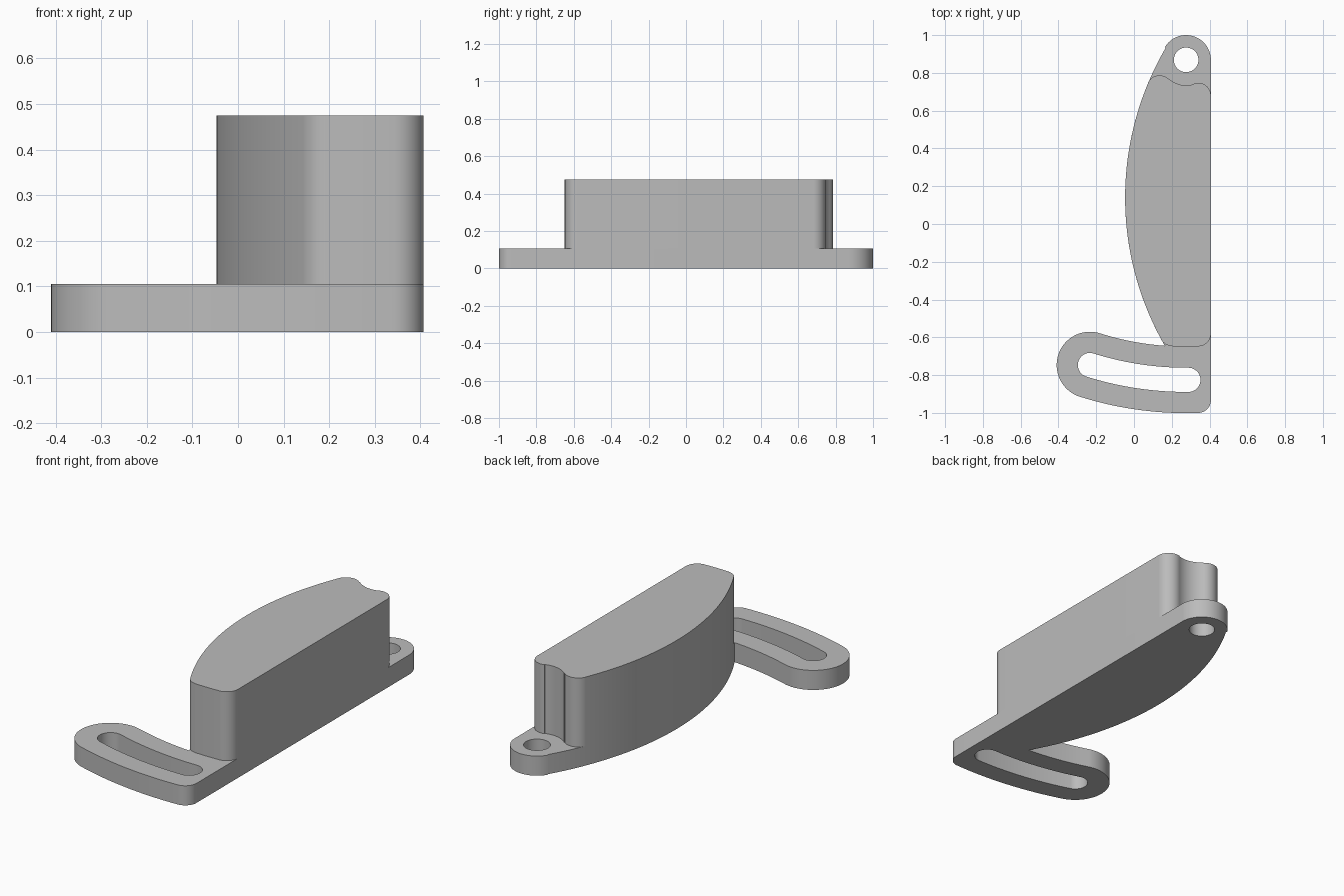
import bpy
import bmesh
from math import sin, cos, sqrt, atan2, degrees, radians
from mathutils import Vector

cube = bpy.data.objects.get("Cube")
if cube:
    bpy.data.objects.remove(cube, do_unlink=True)

grey = bpy.data.materials.new("plain grey")
grey.use_nodes = True
tone = (0.5, 0.5, 0.5, 1)
grey.diffuse_color = tone
grey.node_tree.nodes["Principled BSDF"].inputs["Base Color"].default_value = tone


def polar(c, r, deg):
    return Vector((c[0] + r * cos(radians(deg)), c[1] + r * sin(radians(deg))))


def arc(c, r, a, b, step=3):
    """Points on a circle from angle a to angle b."""
    n = max(4, int(abs(b - a) / step))
    return [polar(c, r, a + (b - a) * i / n) for i in range(n + 1)]


def heading(a, b):
    """Angle of the direction from a to b, from 0 to 360."""
    return degrees(atan2(b[1] - a[1], b[0] - a[0])) % 360


def plate(name, loops, z0, z1):
    """Extrude closed outlines (first is outer, rest are holes) from z0 to z1."""
    curve = bpy.data.curves.new(name, "CURVE")
    curve.dimensions = "2D"
    curve.fill_mode = "BOTH"
    curve.extrude = (z1 - z0) / 2
    for loop in loops:
        pts = [p for i, p in enumerate(loop) if (p - loop[i - 1]).length > 1e-4]
        spline = curve.splines.new("POLY")
        spline.points.add(len(pts) - 1)
        for sp, p in zip(spline.points, pts):
            sp.co = (p.x, p.y, 0, 1)
        spline.use_cyclic_u = True
    temp = bpy.data.objects.new(name + " outline", curve)
    bpy.context.collection.objects.link(temp)
    bpy.context.view_layer.update()
    graph = bpy.context.evaluated_depsgraph_get()
    mesh = bpy.data.meshes.new_from_object(temp.evaluated_get(graph))
    bpy.data.objects.remove(temp, do_unlink=True)
    bm = bmesh.new()
    bm.from_mesh(mesh)
    bmesh.ops.remove_doubles(bm, verts=bm.verts, dist=1e-5)
    bmesh.ops.translate(bm, verts=bm.verts, vec=(0, 0, (z0 + z1) / 2))
    bmesh.ops.recalc_face_normals(bm, faces=bm.faces)
    bm.to_mesh(mesh)
    bm.free()
    mesh.materials.clear()
    mesh.materials.append(grey)
    obj = bpy.data.objects.new(name, mesh)
    bpy.context.collection.objects.link(obj)
    bpy.ops.object.select_all(action="DESELECT")
    obj.select_set(True)
    bpy.context.view_layer.objects.active = obj
    bpy.ops.object.shade_smooth_by_angle(angle=radians(30))
    return obj


# Shared layout: pivot hole, large bowed side, slot arc around the pivot
EDGE = 0.407
BASE_TOP, BLOCK_TOP = 0.105, 0.475
pivot, tip_r, hole_r = (0.276, 0.869), 0.131, 0.065
bow_c, bow_r = (1.523, 0.14), 1.57
mid_r, arm_r, slot_r = 1.694, 0.176, 0.064
inner_r, outer_r = mid_r - arm_r, mid_r + arm_r
fillet = 0.067
fx = EDGE - fillet
slot_a, slot_b = 252.5, 270.4


def below_pivot(x, r):
    """Point at the given x on the lower side of a circle round the pivot."""
    return (x, pivot[1] - sqrt(r * r - (x - pivot[0]) ** 2))


# Base plate with pivot tab and curved arm
end_c = polar(pivot, mid_r, slot_a)
corner = below_pivot(fx, outer_r - fillet)
join = (0.163, -0.645)
tip_a = heading(bow_c, pivot)
base = (arc(pivot, tip_r, 0, tip_a)
        + arc(bow_c, bow_r, tip_a, heading(bow_c, join), 1)
        + arc(pivot, inner_r, heading(pivot, join), slot_a, 1)
        + arc(end_c, arm_r, slot_a - 180, slot_a)
        + arc(pivot, outer_r, slot_a, heading(pivot, corner), 1)
        + arc(corner, fillet, heading(pivot, corner) - 360, 0))

# Pivot hole and curved slot
hole = arc(pivot, hole_r, 0, 354)
slot = (arc(end_c, slot_r, slot_a - 180, slot_a)
        + arc(pivot, mid_r + slot_r, slot_a, slot_b, 1)
        + arc(polar(pivot, mid_r, slot_b), slot_r, slot_b - 360, slot_b - 180)
        + arc(pivot, mid_r - slot_r, slot_b, slot_a, 1))
plate("base_plate", [base, hole, slot], 0, BASE_TOP)

# Raised block: rounded corners and a scoop clearing the pivot hole
back_right = (fx, 0.68)
back_left = (0.135, 0.72)
front_left = (0.202, -0.579)
front_right = below_pivot(fx, inner_r - fillet)
a_left = heading(bow_c, back_left)
a_front = heading(bow_c, front_left)
block = (arc(back_right, fillet, 0, heading(back_right, pivot))
         + arc(pivot, 0.135, heading(pivot, back_right), heading(pivot, back_left))
         + arc(back_left, fillet, heading(back_left, pivot), a_left)
         + arc(bow_c, bow_r, a_left, a_front, 1)
         + arc(front_left, fillet, a_front, heading(pivot, front_left))
         + arc(pivot, inner_r, heading(pivot, front_left), heading(pivot, front_right), 1)
         + arc(front_right, fillet, heading(pivot, front_right) - 360, 0))
plate("raised_block", [block], BASE_TOP, BLOCK_TOP)
